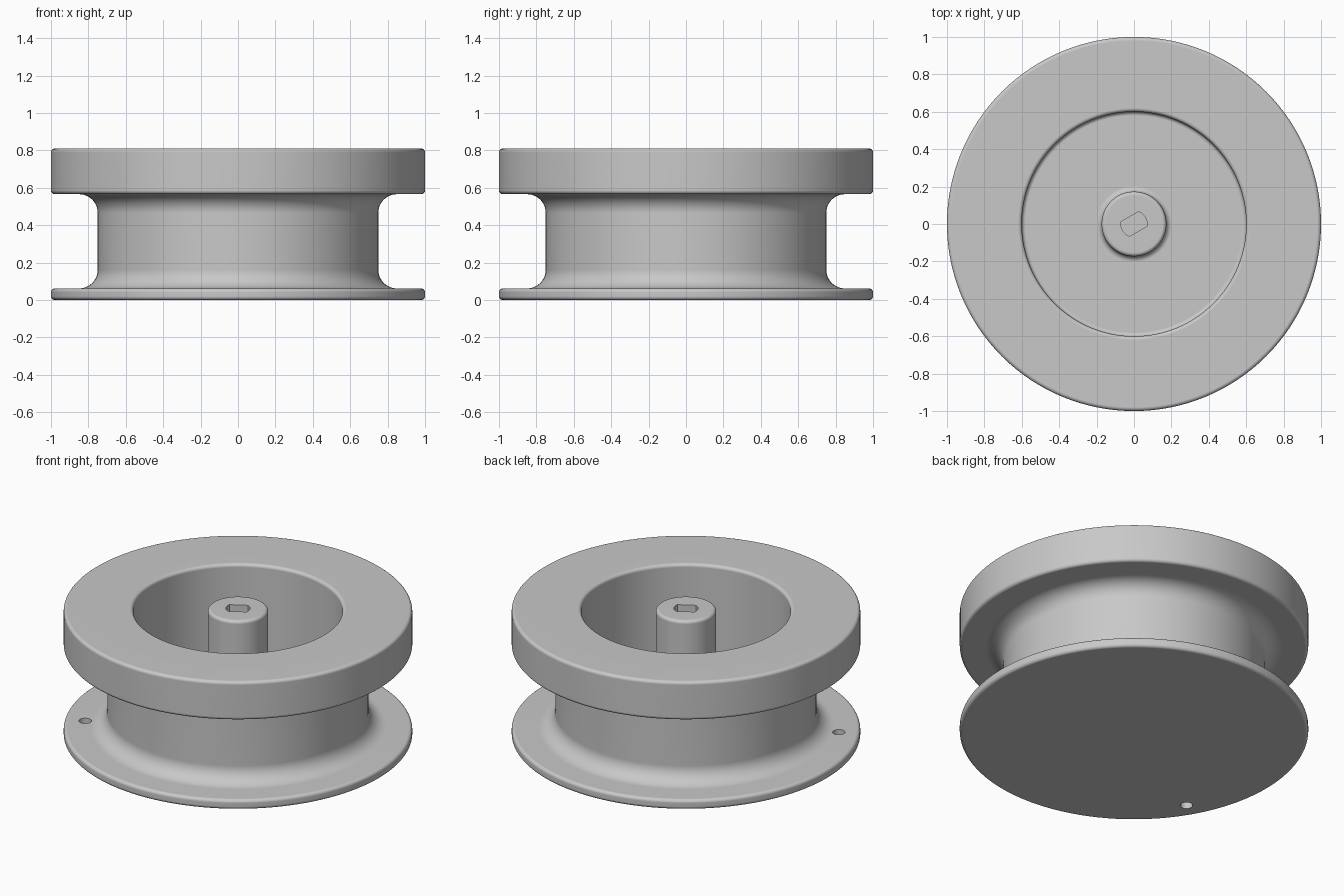
import bpy, bmesh, math
from mathutils import Matrix, Vector

if "Cube" in bpy.data.objects:
    bpy.data.objects.remove(bpy.data.objects["Cube"])

SEGMENTS = 128
TILT = math.radians(30)      # direction shared by the shaft slot and the cord hole


def arc(cx, cz, r, a0, a1, n=6):
    """Points of an arc in the radius/height plane, angles in degrees."""
    return [(cx + r * math.cos(math.radians(a0 + (a1 - a0) * i / n)),
             cz + r * math.sin(math.radians(a0 + (a1 - a0) * i / n))) for i in range(n + 1)]


def make_object(name, bm):
    bmesh.ops.recalc_face_normals(bm, faces=bm.faces)
    mesh = bpy.data.meshes.new(name)
    bm.to_mesh(mesh)
    bm.free()
    obj = bpy.data.objects.new(name, mesh)
    bpy.context.collection.objects.link(obj)
    return obj


def lathe(name, profile):
    bm = bmesh.new()
    verts = [bm.verts.new((r, 0, z)) for r, z in profile]
    edges = [bm.edges.new(pair) for pair in zip(verts, verts[1:])]
    bmesh.ops.spin(bm, geom=verts + edges, cent=(0, 0, 0), axis=(0, 0, 1),
                   angle=math.tau, steps=SEGMENTS, use_merge=True)
    bmesh.ops.remove_doubles(bm, verts=bm.verts, dist=1e-5)
    return make_object(name, bm)


def prism(name, outline, z0, z1, matrix):
    bm = bmesh.new()
    face = bm.faces.new([bm.verts.new(matrix @ Vector((x, y, z0))) for x, y in outline])
    top = bmesh.ops.extrude_face_region(bm, geom=[face])["geom"]
    bmesh.ops.translate(bm, vec=(0, 0, z1 - z0),
                        verts=[v for v in top if isinstance(v, bmesh.types.BMVert)])
    return make_object(name, bm)


def cut(target, cutter):
    bpy.context.view_layer.objects.active = target
    mod = target.modifiers.new("cut", "BOOLEAN")
    mod.operation = "DIFFERENCE"
    mod.solver = "EXACT"
    mod.object = cutter
    bpy.ops.object.modifier_apply(modifier=mod.name)
    bpy.data.objects.remove(cutter)


# Spool: thin lower flange, filleted core, thick upper flange, deep well, central hub
profile = (
    [(0, 0)]
    + arc(0.98, 0.02, 0.02, -90, 0)
    + arc(0.98, 0.042, 0.02, 0, 90)
    + arc(0.85, 0.162, 0.10, 270, 180, 10)
    + arc(0.85, 0.466, 0.10, 180, 90, 10)
    + arc(0.98, 0.586, 0.02, -90, 0)
    + arc(0.98, 0.79, 0.02, 0, 90)
    + arc(0.62, 0.79, 0.02, 90, 180)
    + arc(0.58, 0.082, 0.02, 0, -90)
    + arc(0.203, 0.092, 0.03, 270, 180)
    + arc(0.153, 0.79, 0.02, 0, 90)
    + [(0, 0.81)]
)
spool = lathe("spool", profile)

# Shaft slot: a round bore with two flats
half_arc = math.degrees(math.asin(0.045 / 0.07))
slot = arc(0, 0, 0.07, -half_arc, half_arc, 8) + arc(0, 0, 0.07, 180 - half_arc, 180 + half_arc, 8)
turn = Matrix.Rotation(TILT, 4, "Z")
cut(spool, prism("slot_cutter", slot, 0.1, 0.9, turn))

# Cord hole through the lower flange
hole = arc(0, 0, 0.036, 0, 345, 23)
cut(spool, prism("hole_cutter", hole, -0.1, 0.2, turn @ Matrix.Translation((-0.88, 0, 0))))

# Single grey finish and smooth shading with crisp edges
grey = bpy.data.materials.new("grey")
grey.diffuse_color = (0.58, 0.58, 0.58, 1)
grey.use_nodes = True
grey.node_tree.nodes["Principled BSDF"].inputs["Base Color"].default_value = grey.diffuse_color
spool.data.materials.clear()
spool.data.materials.append(grey)
bpy.ops.object.select_all(action="DESELECT")
spool.select_set(True)
bpy.context.view_layer.objects.active = spool
bpy.ops.object.shade_smooth_by_angle(angle=math.radians(30))
spool.modifiers.new("flat_face_normals", "WEIGHTED_NORMAL").keep_sharp = True
